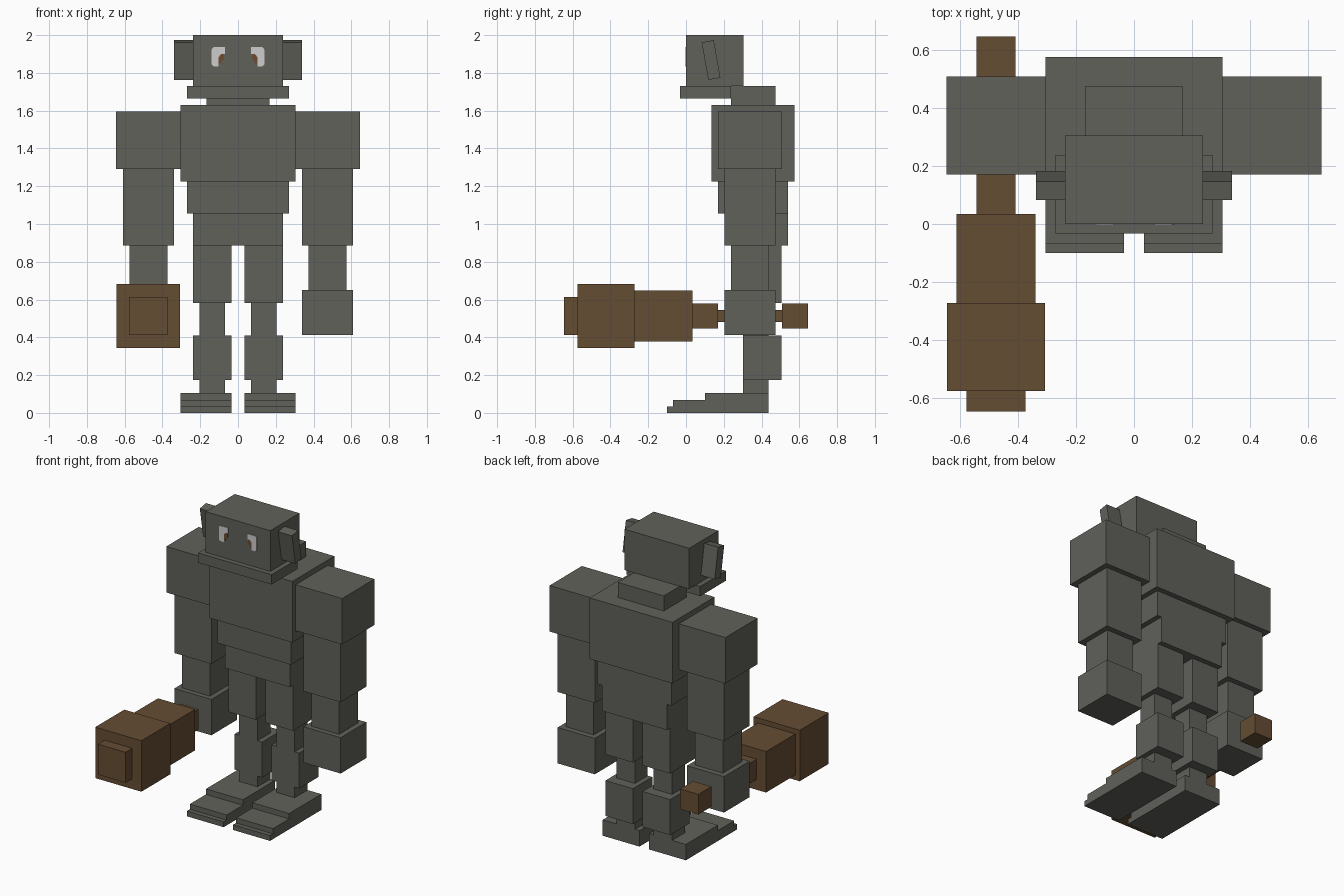
import bpy, bmesh, math

if "Cube" in bpy.data.objects:
    bpy.data.objects.remove(bpy.data.objects["Cube"])


def material(name, rgb):
    m = bpy.data.materials.new(name)
    m.diffuse_color = (*rgb, 1)
    m.use_nodes = True
    m.node_tree.nodes["Principled BSDF"].inputs["Base Color"].default_value = m.diffuse_color
    return m


GREY = material("stone grey", (0.117, 0.120, 0.102))
BROWN = material("wood brown", (0.130, 0.074, 0.033))
WHITE = material("eye white", (0.61, 0.61, 0.61))
PUPIL = material("pupil brown", (0.15, 0.07, 0.03))


def add_object(name, bm, mat):
    bmesh.ops.recalc_face_normals(bm, faces=bm.faces)
    me = bpy.data.meshes.new(name)
    bm.to_mesh(me)
    bm.free()
    me.materials.append(mat)
    ob = bpy.data.objects.new(name, me)
    bpy.context.collection.objects.link(ob)
    return ob


def box(name, x, y, z, mat=GREY, tilt=0):
    """Box from (min, max) ranges, optionally tilted about the x axis."""
    bm = bmesh.new()
    bmesh.ops.create_cube(bm, size=1)
    bmesh.ops.scale(bm, vec=[abs(r[1] - r[0]) for r in (x, y, z)], verts=bm.verts)
    ob = add_object(name, bm, mat)
    ob.location = [(r[0] + r[1]) / 2 for r in (x, y, z)]
    ob.rotation_euler.x = tilt
    return ob


def prism(name, points, place, offset, mat):
    """Extrude a flat profile; place() maps its 2D points into space."""
    bm = bmesh.new()
    face = bm.faces.new([bm.verts.new(place(a, b)) for a, b in points])
    ext = bmesh.ops.extrude_face_region(bm, geom=[face])["geom"]
    bmesh.ops.translate(bm, vec=offset,
                        verts=[v for v in ext if isinstance(v, bmesh.types.BMVert)])
    return add_object(name, bm, mat)


# Head and trunk
for name, half, y, z in [
    ("head", 0.237, (0, 0.305), (1.73, 2.0)),
    ("jaw", 0.27, (-0.033, 0.237), (1.665, 1.73)),
    ("neck", 0.168, (0.237, 0.473), (1.63, 1.73)),
    ("chest", 0.304, (0.135, 0.575), (1.225, 1.63)),
    ("belly", 0.27, (0.17, 0.54), (1.055, 1.225)),
    ("pelvis", 0.237, (0.204, 0.54), (0.885, 1.055)),
]:
    box(name, (-half, half), y, z)

# Parts mirrored on both sides
paired = [
    ("shoulder", (0.304, 0.645), (0.17, 0.508), (1.29, 1.595)),
    ("upper_arm", (0.338, 0.61), (0.204, 0.473), (0.885, 1.29)),
    ("forearm", (0.372, 0.575), (0.237, 0.436), (0.65, 0.885)),
    ("hand", (0.338, 0.61), (0.204, 0.473), (0.412, 0.65)),
    ("thigh", (0.035, 0.237), (0.237, 0.505), (0.583, 0.885)),
    ("knee", (0.069, 0.204), (0.303, 0.437), (0.41, 0.583)),
    ("shin", (0.035, 0.237), (0.303, 0.505), (0.175, 0.41)),
    ("ankle", (0.069, 0.204), (0.303, 0.437), (0.105, 0.175)),
]
foot = [(0.437, 0), (0.437, 0.105), (0.1, 0.105), (0.1, 0.069),
        (-0.069, 0.069), (-0.069, 0.035), (-0.1, 0.035), (-0.1, 0)]
eye = [(0.07, 1.937), (0.13, 1.937), (0.139, 1.925), (0.139, 1.845), (0.13, 1.835),
       (0.102, 1.835), (0.102, 1.885), (0.088, 1.9), (0.07, 1.9)]
pupil = [(0.074, 1.9), (0.088, 1.9), (0.102, 1.885), (0.102, 1.85),
         (0.088, 1.85), (0.088, 1.86), (0.074, 1.872)]
for side, s in (("left", 1), ("right", -1)):
    for name, x, y, z in paired:
        box(f"{side}_{name}", (s * x[0], s * x[1]), y, z)
    box(f"{side}_ear", (s * 0.237, s * 0.338), (0.1, 0.165), (1.767, 1.969),
        tilt=math.radians(10))
    prism(f"{side}_foot", foot, lambda y, z: (s * 0.035, y, z), (s * 0.27, 0, 0), GREY)
    # Thin eye plates on the face
    for name, shape, mat in (("eye", eye, WHITE), ("pupil", pupil, PUPIL)):
        prism(f"{side}_{name}", shape, lambda x, z: (s * x, 0.001, z), (0, -0.004, 0), mat)

# Wooden club held in the right hand
for name, r, y in [
    ("club_tip", 0.101, (-0.645, -0.575)),
    ("club_head", 0.169, (-0.575, -0.272)),
    ("club_body", 0.136, (-0.272, 0.034)),
    ("club_collar", 0.067, (0.034, 0.17)),
    ("club_grip", 0.033, (0.17, 0.508)),
    ("club_pommel", 0.067, (0.508, 0.645)),
]:
    box(name, (-0.475 - r, -0.475 + r), y, (0.513 - r, 0.513 + r), BROWN)
